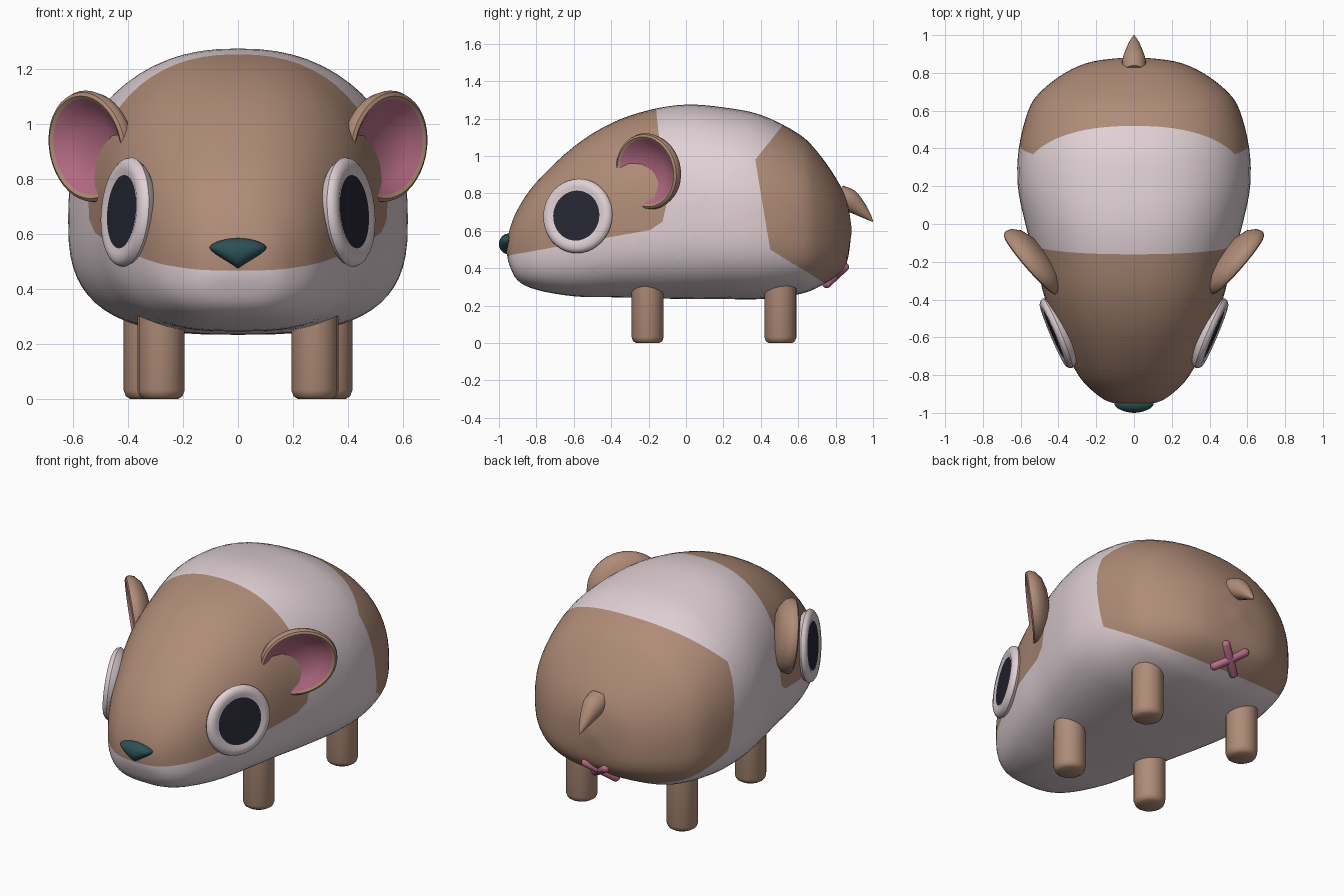
import bpy, bmesh, math
from mathutils import Vector, Matrix

if "Cube" in bpy.data.objects:
    bpy.data.objects.remove(bpy.data.objects["Cube"], do_unlink=True)


def material(name, rgb):
    m = bpy.data.materials.new(name)
    m.use_nodes = True
    m.diffuse_color = (*rgb, 1)
    node = next(n for n in m.node_tree.nodes if n.type == 'BSDF_PRINCIPLED')
    node.inputs["Base Color"].default_value = (*rgb, 1)
    return m


BROWN = material("warm brown fur", (0.43, 0.26, 0.185))
WHITE = material("pale fur", (0.74, 0.63, 0.66))
PINK = material("pink skin", (0.47, 0.15, 0.24))
TEAL = material("dark teal", (0.025, 0.08, 0.09))
BLACK = material("pupil navy", (0.02, 0.02, 0.035))


def finish(name, bm, mats, angle=40):
    bmesh.ops.recalc_face_normals(bm, faces=bm.faces)
    me = bpy.data.meshes.new(name)
    bm.to_mesh(me)
    bm.free()
    for m in mats:
        me.materials.append(m)
    ob = bpy.data.objects.new(name, me)
    bpy.context.collection.objects.link(ob)
    bpy.ops.object.select_all(action='DESELECT')
    ob.select_set(True)
    bpy.context.view_layer.objects.active = ob
    bpy.ops.object.shade_smooth_by_angle(angle=math.radians(angle))


def skin(bm, rings, mats=None):
    """Bridge point rings; mats gives one material index per band."""
    loops = [[bm.verts.new(p) for p in ring] for ring in rings]
    n = len(loops[0])
    for i in range(len(loops) - 1):
        for j in range(n):
            k = (j + 1) % n
            f = bm.faces.new((loops[i][j], loops[i][k], loops[i + 1][k], loops[i + 1][j]))
            f.material_index = mats[i] if mats else 0
    for loop, idx in ((loops[0], 0), (loops[-1], -1)):
        f = bm.faces.new(loop)
        f.material_index = mats[idx] if mats else 0


def catmull(pts, steps):
    pts = [Vector(p) for p in pts]
    ext = [pts[0] * 2 - pts[1]] + pts + [pts[-1] * 2 - pts[-2]]
    out = []
    for a, b, c, d in zip(ext, ext[1:], ext[2:], ext[3:]):
        for s in range(steps):
            t = s / steps
            out.append(0.5 * (2 * b + (c - a) * t + (2 * a - 5 * b + 4 * c - d) * t * t
                              + (3 * b - a - 3 * c + d) * t ** 3))
    return out + [pts[-1]]


def lathe(name, profile, mats, co, normal, bands, stretch=1.0, n=40):
    """Disc-like solid of (radius, depth) rings facing along normal."""
    frame = Matrix.Translation(co) @ Vector(normal).to_track_quat('Z', 'Y').to_matrix().to_4x4()
    rings = [[frame @ Vector((r * stretch * math.cos(a), r * math.sin(a), d))
              for a in (2 * math.pi * j / n for j in range(n))] for r, d in profile]
    bm = bmesh.new()
    skin(bm, rings, bands)
    finish(name, bm, mats)


# Body: stations along y of (y, top, bottom, half width)
stations = [(-.96, .51, .49, .01), (-.945, .60, .42, .12), (-.9, .715, .335, .20), (-.8, .86, .285, .295),
            (-.6, 1.05, .25, .395), (-.4, 1.175, .245, .47), (-.2, 1.245, .24, .52), (0, 1.275, .235, .575),
            (.2, 1.26, .235, .615), (.4, 1.22, .235, .61), (.6, 1.12, .26, .56), (.7, 1.025, .295, .495),
            (.8, .885, .355, .365), (.86, .76, .43, .22), (.885, .62, .59, .01)]


def section(st, n=64):
    y, top, bot, w = st
    mid = bot + .42 * (top - bot)
    ring = []
    for j in range(n):
        c, s = math.cos(2 * math.pi * j / n), math.sin(2 * math.pi * j / n)
        e = 2 / (2.3 if s > 0 else 2.9)
        h = top - mid if s > 0 else mid - bot
        ring.append(Vector((math.copysign(abs(c) ** e * w, c), y, mid + math.copysign(abs(s) ** e * h, s))))
    return ring


body = bmesh.new()
skin(body, [section(st) for st in catmull(stations, 4)])

# Fur patches: convex outlines in the y-z plane, cut into the body
patches = [[(-.95, .468), (-.19, .605), (-.125, .65), (-.105, .74), (-.16, 1.25)],
           [(.53, 1.18), (.37, .98), (.45, .5), (.75, .315)]]
planes = [[(Vector((0, *a)), Vector((0, a[1] - b[1], b[0] - a[0]))) for a, b in zip(p, p[1:])]
          for p in patches]
for co, no in planes[0] + planes[1]:
    bmesh.ops.bisect_plane(body, geom=body.verts[:] + body.edges[:] + body.faces[:],
                           dist=1e-5, plane_co=co, plane_no=no)
for f in body.faces:
    mid = f.calc_center_median()
    f.material_index = int(any(all((mid - co).dot(no) > 0 for co, no in p) for p in planes))
finish("body", body, [WHITE, BROWN], 60)

# Paired parts
ear_profile = [(.02, -.075), (.10, -.068), (.16, -.048), (.195, -.015), (.205, .012), (.2, .03),
               (.188, .037), (.175, .03), (.14, -.002), (.08, -.028), (.02, -.036)]
eye_profile = [(.15, -.06), (.185, -.03), (.2, -.005), (.195, .01), (.18, .022), (.155, .024), (.134, .017),
               (.13, .017), (.01, .021)]
leg_profile = [(.062, 0), (.078, .01), (.086, .032), (.086, .42)]
for side, s in (("left", 1), ("right", -1)):
    lathe(side + "_ear", ear_profile, [BROWN, PINK], (.527 * s, -.193, .92), (.75 * s, -.65, -.12),
          [0] * 7 + [1] * 3, 1.06)
    lathe(side + "_eye", eye_profile, [WHITE, BLACK], (.408 * s, -.58, .68), (.92 * s, -.39, .08),
          [0] * 6 + [1] * 2)
    for part, x, y in (("front", .28, -.205), ("back", .33, .505)):
        lathe(f"{side}_{part}_leg", leg_profile, [BROWN], (x * s, y, 0), (0, 0, 1), [0] * 3, 1, 16)

# Nose: a ball squeezed to a point at the bottom
nose = bmesh.new()
bmesh.ops.create_uvsphere(nose, u_segments=24, v_segments=16, radius=1)
for v in nose.verts:
    x, y, z = v.co
    width = .118 * (.12 + .88 * min(1, (z + 1) / 1.45))
    v.co = (x * width, -.95 + .05 * y, .53 + .055 * z)
finish("nose", nose, [TEAL], 60)

# Tail: a short drooping cone
tail_path = catmull([(.80, .80, .058), (.86, .768, .063), (.92, .725, .044), (.97, .68, .021),
                     (.998, .65, .003)], 4)
slope = Vector((0, .68, .73))
tail = bmesh.new()
skin(tail, [[Vector((r * math.cos(a), y, z)) + slope * r * math.sin(a)
             for a in (math.pi * j / 10 for j in range(20))] for y, z, r in tail_path])
finish("tail", tail, [BROWN], 60)

# Small crossed mark under the tail
mark = bmesh.new()
tilt = Matrix.Translation((0, .8, .362)) @ Vector((0, .68, -.73)).to_track_quat('Z', 'Y').to_matrix().to_4x4()
for turn in (45, -45):
    ball = bmesh.ops.create_uvsphere(mark, u_segments=16, v_segments=12, radius=.024)
    for v in ball["verts"]:
        v.co.x += math.copysign(.092, v.co.x) if abs(v.co.x) > 1e-5 else 0
    bmesh.ops.transform(mark, verts=ball["verts"],
                        matrix=tilt @ Matrix.Rotation(math.radians(turn), 4, 'Z'))
finish("crossed_mark", mark, [PINK], 60)
